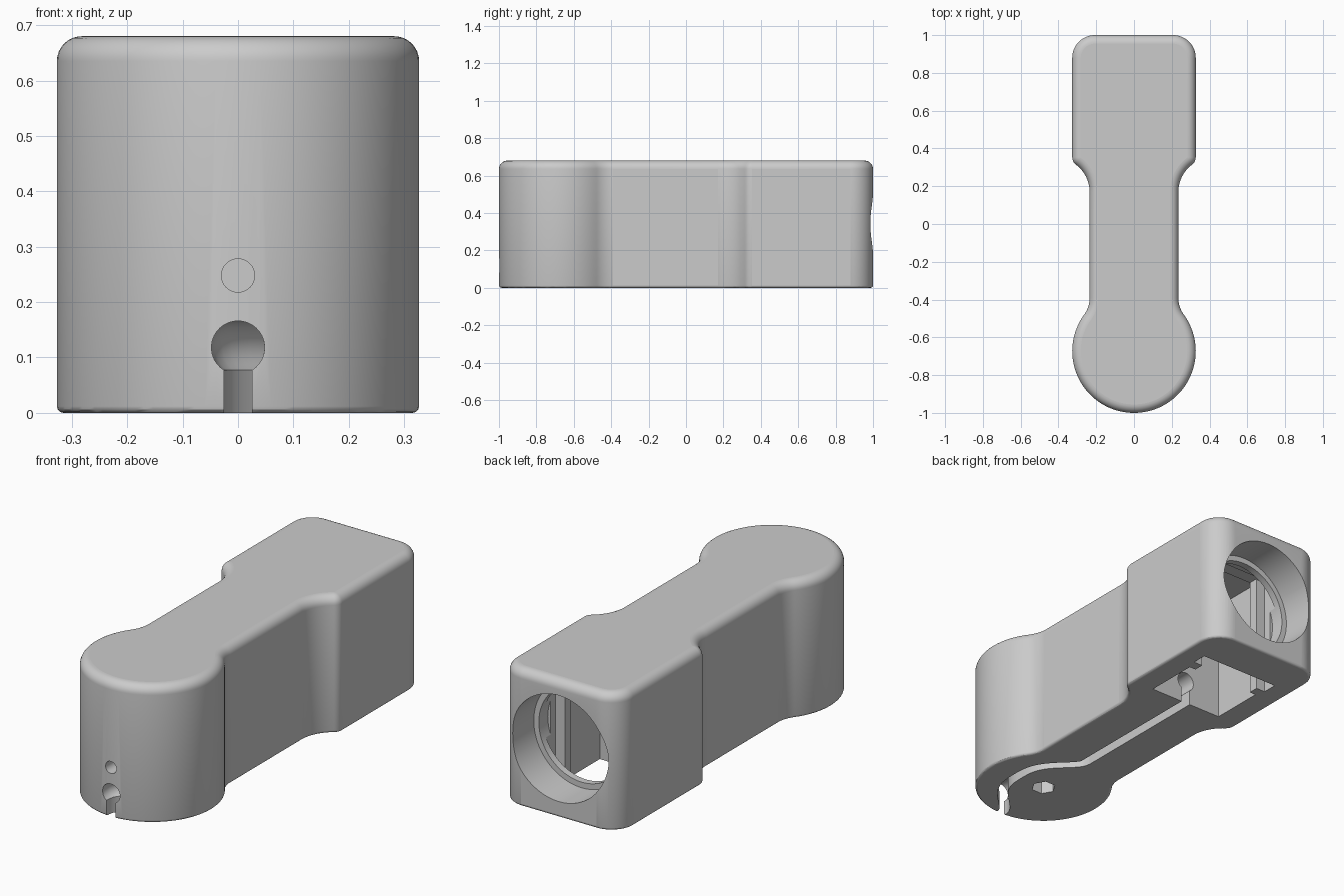
import bpy, bmesh, math
from mathutils import Vector, Matrix

if "Cube" in bpy.data.objects:
    bpy.data.objects.remove(bpy.data.objects["Cube"])

H = 0.68          # body height
W = 0.327         # half width of the wide ends


def arc(cx, cy, r, a0, a1, n):
    return [Vector((cx + r * math.cos(math.radians(a0 + (a1 - a0) * i / n)),
                    cy + r * math.sin(math.radians(a0 + (a1 - a0) * i / n))))
            for i in range(n + 1)]


def loft(name, rings):
    """Closed solid from a list of matching vertex rings."""
    bm = bmesh.new()
    vs = [[bm.verts.new(p) for p in ring] for ring in rings]
    n = len(vs[0])
    for a, b in zip(vs, vs[1:]):
        for i in range(n):
            bm.faces.new((a[i], a[(i + 1) % n], b[(i + 1) % n], b[i]))
    bm.faces.new(vs[0][::-1])
    bm.faces.new(vs[-1])
    bmesh.ops.recalc_face_normals(bm, faces=bm.faces)
    me = bpy.data.meshes.new(name)
    bm.to_mesh(me)
    bm.free()
    ob = bpy.data.objects.new(name, me)
    bpy.context.collection.objects.link(ob)
    return ob


def box(name, hx, y0, y1, z0, z1):
    ring = [(-hx, y0), (hx, y0), (hx, y1), (-hx, y1)]
    return loft(name, [[(x, y, z) for x, y in ring] for z in (z0, z1)])


def bore(name, r, z, y0, y1, n=64):
    ring = arc(0, z, r, 0, 360 - 360 / n, n - 1)
    return loft(name, [[(p.x, y, p.y) for p in ring] for y in (y0, y1)])


# Plan outline: round front end, narrow neck, rounded square back end
R1, NX, CY = 0.15, 0.235, -0.673
fy = CY + math.sqrt((W + R1) ** 2 - (NX + R1) ** 2)
a1 = math.degrees(math.atan2(fy - CY, NX + R1))
R2, R3 = 0.18, 0.05
dx = NX + R2 - (W - R3)
dy = math.sqrt((R2 + R3) ** 2 - dx ** 2)
a2 = math.degrees(math.atan2(dy, dx))
half = arc(0, CY, W, -90, a1, 36)
half += arc(NX + R1, fy, R1, 180 + a1, 180, 10)[1:]
half += arc(NX + R2, 0.17, R2, 180, 180 - a2, 12)
half += arc(W - R3, 0.17 + dy, R3, -a2, 0, 8)[1:]
half += arc(W - 0.12, 0.88, 0.12, 0, 90, 14)
outline = half + [Vector((-p.x, p.y)) for p in reversed(half[1:])]


def inset(pts, d):
    out = []
    for i, p in enumerate(pts):
        a = (p - pts[i - 1]).normalized()
        b = (pts[(i + 1) % len(pts)] - p).normalized()
        na, nb = Vector((-a.y, a.x)), Vector((-b.y, b.x))
        m = (na + nb).normalized()
        out.append(p + m * d / m.dot(na))
    return out


# Body with small bottom rounding and larger top rounding
levels = []
for r, base, sgn, steps in ((0.012, 0.012, -1, 3), (0.045, H - 0.045, 1, 8)):
    arcs = [(r * (1 - math.cos(t)), base + sgn * r * math.sin(t))
            for t in (math.pi / 2 * k / steps for k in range(steps + 1))]
    levels += arcs if sgn > 0 else arcs[::-1]
body = loft("body", [[(p.x, p.y, z) for p in inset(outline, d)] for d, z in levels])

# Keyhole channel that swings around the hex recess
def path(y):
    t = min(1, abs((y + 0.67) / 0.31))
    return Vector((0.165 * (1 - t ** 3) ** 2, y))


sa = math.degrees(math.asin(0.025 / 0.048))
key = [Vector((0.025, -0.05))] + arc(0, 0.118, 0.048, -90 + sa, 270 - sa, 28) + [Vector((-0.025, -0.05))]
stations = [-1.1] + [-0.98 + 0.62 * i / 40 for i in range(41)] + [0.45]
rings = []
for y in stations:
    c = path(y)
    t = (path(y + 0.002) - path(y - 0.002)).normalized()
    rings.append([(c.x + t.y * k.x, c.y - t.x * k.x, k.y) for k in key])

hexagon = arc(0, CY, 0.058, 0, 300, 5)
cutters = [
    box("pocket_cutter", 0.205, 0.385, 0.66, -0.1, 0.61),
    box("pocket_neck_cutter", 0.17, 0.64, 0.73, -0.1, 0.605),
    box("plate_slot_cutter", 0.22, 0.71, 0.785, -0.1, 0.60),
    bore("inner_bore_cutter", 0.236, 0.342, 0.75, 0.9),
    bore("outer_bore_cutter", 0.264, 0.342, 0.82, 1.1, 80),
    bore("front_pin_hole_cutter", 0.03, 0.248, -1.1, -0.85, 32),
    loft("hex_recess_cutter", [[(p.x, p.y, z) for p in hexagon] for z in (-0.1, 0.2)]),
    loft("channel_cutter", rings),
]

bpy.context.view_layer.objects.active = body
body.select_set(True)
for c in cutters:
    c.hide_render = True
    m = body.modifiers.new(c.name, 'BOOLEAN')
    m.operation, m.solver, m.object = 'DIFFERENCE', 'EXACT', c
    bpy.ops.object.modifier_apply(modifier=m.name)
for c in cutters:
    bpy.data.objects.remove(c)

# Smooth curves, keep the large planes flat
bpy.ops.object.select_all(action='DESELECT')
body.select_set(True)
bpy.ops.object.shade_smooth_by_angle(angle=math.radians(30))
for p in body.data.polygons:
    if p.area > 0.03 or abs(p.normal.z) > 0.9999:
        p.use_smooth = False

# Single grey material
mat = bpy.data.materials.new("plain_grey")
mat.diffuse_color = (0.6, 0.6, 0.6, 1)
mat.use_nodes = True
mat.node_tree.nodes["Principled BSDF"].inputs["Base Color"].default_value = mat.diffuse_color
body.data.materials.clear()
body.data.materials.append(mat)
